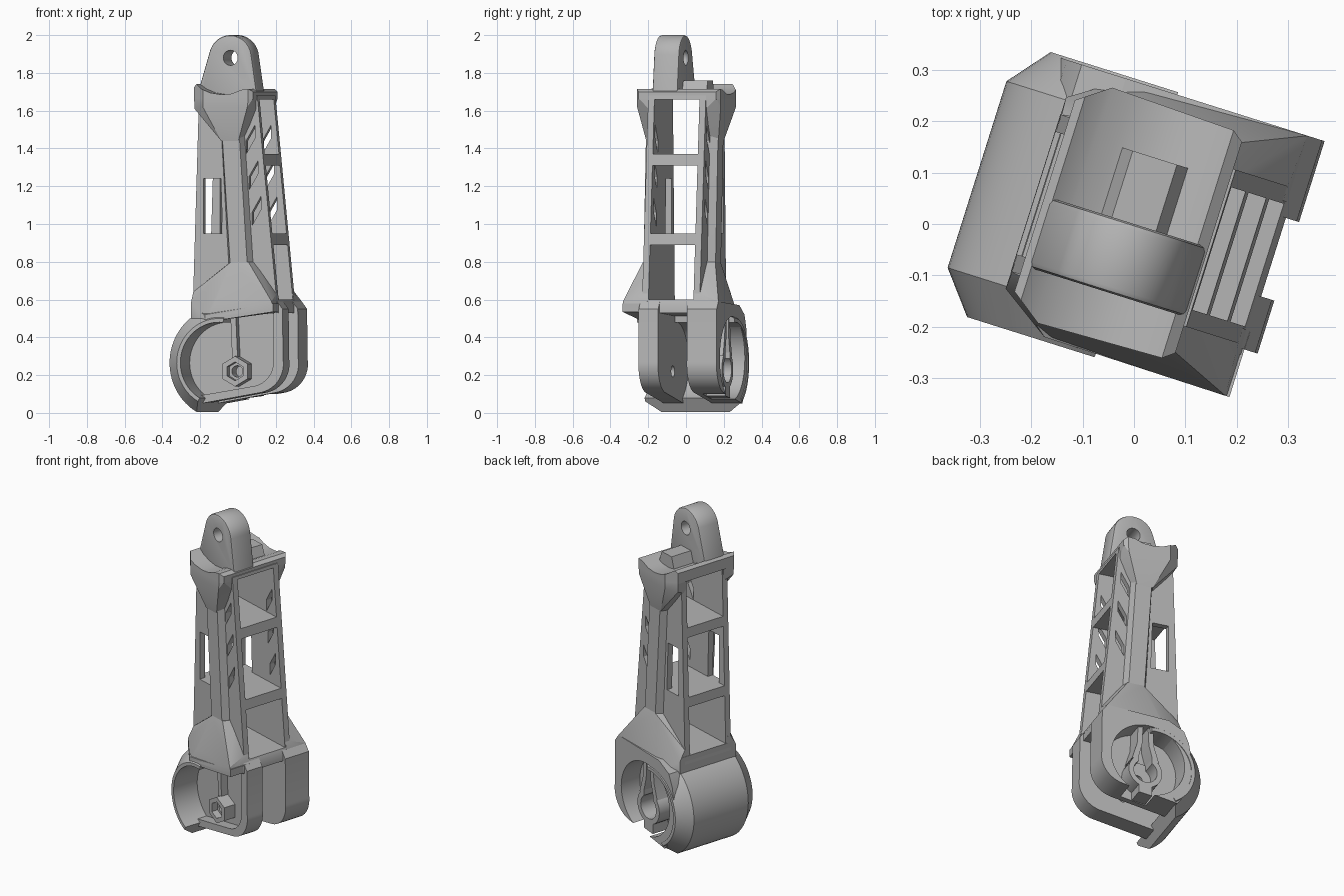
import bpy, bmesh, math

cube = bpy.data.objects.get("Cube")
if cube:
    bpy.data.objects.remove(cube, do_unlink=True)

gray = bpy.data.materials.new("plain gray")
gray.use_nodes = True
gray.diffuse_color = (0.46, 0.46, 0.46, 1)
gray.node_tree.nodes["Principled BSDF"].inputs["Base Color"].default_value = (0.46, 0.46, 0.46, 1)
parts = []


def finish(name, bm, keep=True):
    bmesh.ops.recalc_face_normals(bm, faces=bm.faces)
    mesh = bpy.data.meshes.new(name)
    bm.to_mesh(mesh)
    bm.free()
    ob = bpy.data.objects.new(name, mesh)
    bpy.context.collection.objects.link(ob)
    mesh.materials.append(gray)
    if keep:
        parts.append(ob)
    return ob


def prism(name, pts, y0, y1, keep=True):
    """Extrude an x-z outline along y."""
    bm = bmesh.new()
    face = bm.faces.new([bm.verts.new((x, y0, z)) for x, z in pts])
    ext = bmesh.ops.extrude_face_region(bm, geom=[face])
    verts = [g for g in ext["geom"] if isinstance(g, bmesh.types.BMVert)]
    bmesh.ops.translate(bm, verts=verts, vec=(0, y1 - y0, 0))
    return finish(name, bm, keep)


def hull(name, pts, keep=True):
    bm = bmesh.new()
    for p in pts:
        bm.verts.new(p)
    bmesh.ops.convex_hull(bm, input=bm.verts[:])
    bmesh.ops.dissolve_limit(bm, angle_limit=0.01, verts=bm.verts[:], edges=bm.edges[:])
    return finish(name, bm, keep)


def arc(cx, cz, r, a0, a1, n):
    angles = [math.radians(a0 + (a1 - a0) * i / n) for i in range(n + 1)]
    return [(cx + r * math.cos(a), cz + r * math.sin(a)) for a in angles]


def disc(cx, cz, r, n=32, start=0):
    return arc(cx, cz, r, start, start + 360, n)[:-1]


def carve(ob, cutter, mode="DIFFERENCE"):
    mod = ob.modifiers.new("carve", "BOOLEAN")
    mod.operation, mod.object, mod.solver = mode, cutter, "EXACT"
    bpy.context.view_layer.objects.active = ob
    bpy.ops.object.modifier_apply(modifier=mod.name)
    bpy.data.objects.remove(cutter, do_unlink=True)


def left(z):
    return -0.2 + 0.035 * (z - 0.57) / 1.13


def right(z):
    return 0.268 - 0.113 * (z - 0.57) / 1.13


def slab(name, z0, z1, y0, y1):
    return prism(name, [(left(z0), z0), (right(z0), z0), (right(z1), z1), (left(z1), z1)], y0, y1)


# Tower: two side plates with a window and slanted slots, ridges and flares
corners = [(-0.182, 0.195), (-0.12, 0.24), (0.13, 0.232), (0.152, 0.215)]
for s, side in ((-1, "front"), (1, "back")):
    plate = slab(side + "_plate", 0.55, 1.68, s * 0.125, s * 0.16)
    window = [(-0.14, 0.95), (-0.035, 0.95), (-0.045, 1.24), (-0.14, 1.24)]
    carve(plate, prism("cut", window, s * 0.1, s * 0.25, False))
    for x, z in ((0.095, 1.37), (0.111, 1.18), (0.127, 0.99)):
        slot = [(x, z), (x + 0.05, z + 0.085), (x + 0.05, z + 0.155), (x, z + 0.07)]
        carve(plate, prism("cut", slot, s * 0.1, s * 0.25, False))
    hull(side + "_ridge", [(x, s * y, z) for x, y, z in (
        (-0.05, 0.15, 1.55), (0.085, 0.15, 1.55), (-0.03, 0.2, 1.55), (0.065, 0.2, 1.55),
        (0.0, 0.15, 0.7), (0.145, 0.15, 0.7), (0.025, 0.2, 0.7), (0.12, 0.2, 0.7))])
    hull(side + "_upper_flare", [(x, s * y, 1.665) for x, y in corners] + [(x, s * y, z) for x, y, z in (
        (-0.12, 0.24, 1.62), (0.125, 0.232, 1.62), (-0.18, 0.195, 1.61),
        (-0.175, 0.13, 1.665), (0.152, 0.13, 1.665),
        (-0.165, 0.13, 1.58), (0.15, 0.13, 1.58), (-0.05, 0.13, 1.44), (0.08, 0.13, 1.44),
        (-0.03, 0.2, 1.44), (0.065, 0.2, 1.44))])
    hull(side + "_lower_flare", [(x, s * y, z) for x, y, z in (
        (0.025, 0.2, 0.8), (0.12, 0.2, 0.8), (0.0, 0.13, 0.8), (0.145, 0.13, 0.8),
        (-0.198, 0.13, 0.64), (0.263, 0.13, 0.63), (-0.198, 0.16, 0.64), (0.263, 0.16, 0.63),
        (-0.2, 0.195, 0.58), (-0.05, 0.25, 0.58), (0.27, 0.265, 0.59),
        (-0.2, 0.195, 0.5), (-0.1, 0.262, 0.5), (0.278, 0.265, 0.55),
        (-0.2, 0.13, 0.5), (0.278, 0.13, 0.55))])
for i, (z0, z1) in enumerate(((0.55, 0.6), (0.89, 0.95), (1.31, 1.37), (1.66, 1.68))):
    slab("shelf_%d" % (i + 1), z0, z1, -0.13, 0.13)

# Saddle-topped collar with clipped corners
top = [(-0.182, 1.66), (-0.182, 1.725), (-0.165, 1.74), (-0.13, 1.715), (-0.08, 1.695), (-0.02, 1.685),
       (0.04, 1.69), (0.09, 1.71), (0.13, 1.715), (0.152, 1.7), (0.152, 1.66)]
collar = prism("collar", top, -0.25, 0.25)
carve(collar, hull("cut", [(x, s * y, z) for x, y in corners for s in (-1, 1) for z in (1.6, 1.8)],
                   False), "INTERSECT")
hull("collar_block", [(x, y, z) for y in (0, 0.135) for x, z in (
    (-0.07, 1.68), (0.075, 1.68), (-0.045, 1.76), (0.045, 1.76))])

# Top ear with pin hole
ear = prism("top_ear", [(0.15, 1.67), (0.148, 1.7)] + arc(0.0, 1.88, 0.12, 8, 160, 20) +
            [(-0.17, 1.73), (-0.17, 1.67)], -0.142, 0.0)
bevel = ear.modifiers.new("soft_edge", "BEVEL")
bevel.width, bevel.segments = 0.012, 2
bpy.context.view_layer.objects.active = ear
bpy.ops.object.modifier_apply(modifier="soft_edge")
carve(ear, prism("cut", disc(0.003, 1.88, 0.04), -0.3, 0.2, False))

# Curved knee shell with chamfered rims
bm = bmesh.new()
rings = []
section = ((-0.19, 0.3), (0.19, 0.3), (0.27, 0.235), (0.27, 0.215), (-0.27, 0.215), (-0.27, 0.235))
for i in range(33):
    a = math.radians(84 + 156 * i / 32)
    rings.append([bm.verts.new((-0.02 + r * math.cos(a), y, 0.265 + r * math.sin(a))) for y, r in section])
for p, q in zip(rings, rings[1:]):
    for k in range(6):
        j = (k + 1) % 6
        bm.faces.new((p[k], p[j], q[j], q[k]))
bm.faces.new(rings[0])
bm.faces.new(rings[-1])
finish("knee_shell", bm)
hull("front_hood", [(x, y, z) for x, y, z0, z1 in (
    (-0.19, -0.13, 0.48, 0.55), (-0.19, -0.19, 0.48, 0.55), (-0.1, -0.262, 0.48, 0.52),
    (0.278, -0.265, 0.535, 0.58), (0.278, -0.13, 0.535, 0.58)) for z in (z0, z1)])
prism("gap_roof", [(-0.2, 0.5), (0.278, 0.53), (0.278, 0.57), (0.266, 0.6), (-0.2, 0.6)], -0.18, 0.18)

# Fork cheeks
lobe = [(-0.19, 0.52), (-0.1, 0.57), (0.27, 0.59), (0.3, 0.55)] + arc(0.15, 0.26, 0.155, 10, -78, 12) + \
       [(-0.15, 0.05), (-0.23, 0.15), (-0.245, 0.3), (-0.22, 0.45)]
front_cheek = prism("front_cheek", lobe, -0.168, -0.06)
pocket = [(-0.3, 0.5), (0.25, 0.53)] + arc(0.12, 0.27, 0.13, 0, -80, 8) + [(-0.17, 0.09), (-0.3, 0.08)]
carve(front_cheek, prism("cut", pocket, -0.3, -0.105, False))
carve(front_cheek, prism("cut", disc(0.04, 0.22, 0.03), -0.3, 0.0, False))
back_cheek = prism("back_cheek", lobe, 0.1, 0.265)
carve(back_cheek, prism("cut", disc(0.025, 0.29, 0.22, 48), 0.135, 0.4, False))
carve(back_cheek, prism("cut", disc(0.04, 0.22, 0.03), 0.0, 0.3, False))

# Hex nut, rib and keyhole walls
nut = prism("hex_nut", disc(0.04, 0.22, 0.08, 6, 30), -0.18, -0.1)
carve(nut, prism("cut", disc(0.04, 0.22, 0.05, 6, 30), -0.3, -0.14, False))
carve(nut, prism("cut", disc(0.04, 0.22, 0.03), -0.3, 0.0, False))
prism("nut_rib", [(0.015, 0.29), (0.045, 0.29), (0.035, 0.52), (0.005, 0.52)], -0.15, -0.1)
boss = prism("keyhole_boss", disc(0.03, 0.23, 0.1), 0.13, 0.24)
carve(boss, prism("cut", disc(0.03, 0.23, 0.07), 0.145, 0.4, False))
carve(boss, prism("cut", disc(0.04, 0.22, 0.03), 0.0, 0.3, False))
carve(boss, prism("cut", [(-0.01, 0.25), (0.07, 0.25), (0.07, 0.4), (-0.01, 0.4)], 0.145, 0.4, False))
for s, side in ((-1, "left"), (1, "right")):
    prism("keyhole_wall_" + side, [(0.03 + s * x, z) for x, z in (
        (0.045, 0.3), (0.08, 0.3), (0.05, 0.4), (0.045, 0.51), (0.015, 0.51), (0.02, 0.4))], 0.13, 0.24)
prism("keyhole_foot", [(-0.01, 0.08), (0.07, 0.09), (0.07, 0.15), (-0.01, 0.15)], 0.13, 0.24)

# Turn the assembly and shade it
for ob in parts:
    ob.rotation_euler.z = math.radians(-17.5)
    ob.select_set(True)
bpy.context.view_layer.objects.active = parts[0]
bpy.ops.object.shade_smooth_by_angle(angle=math.radians(25))
